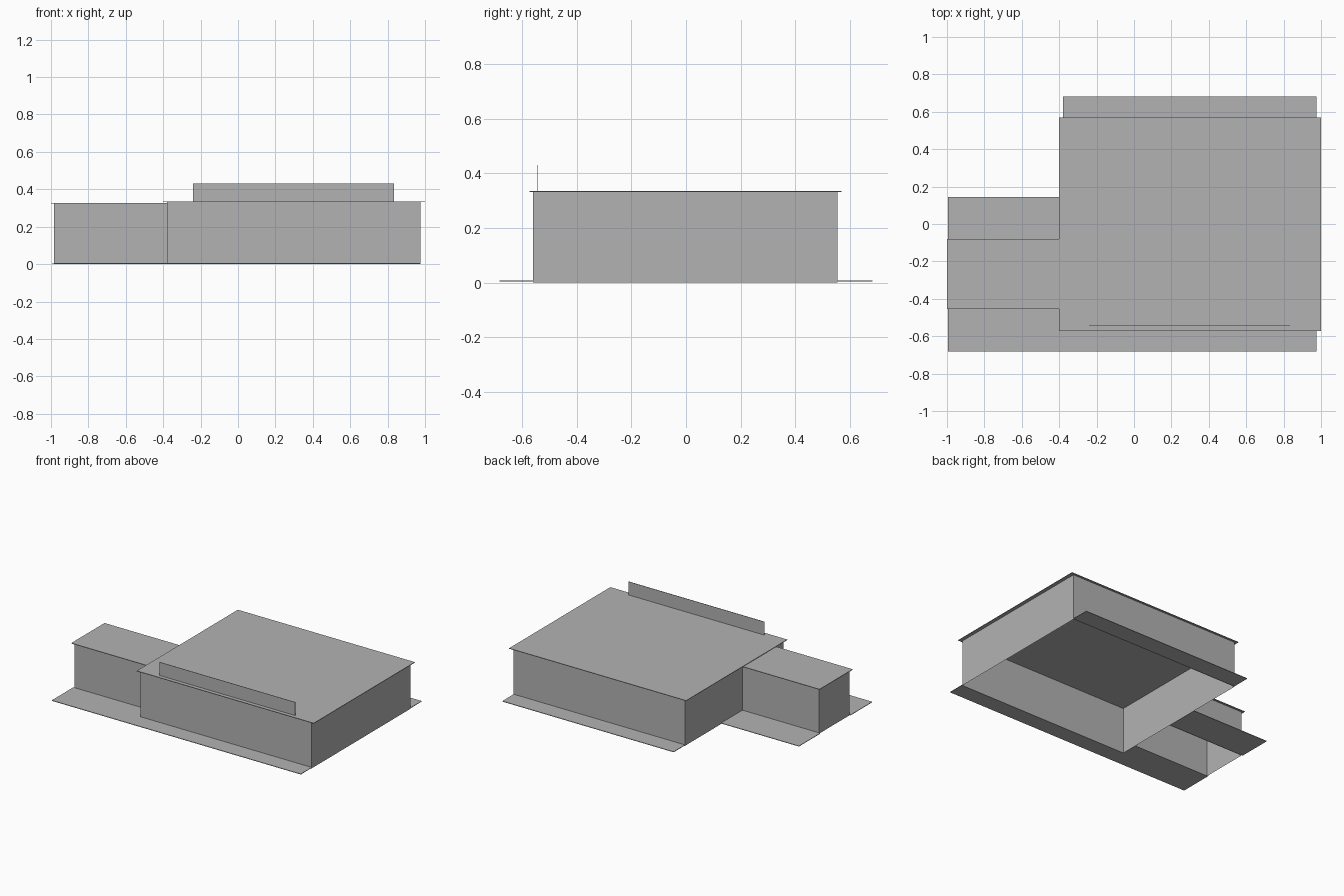
import bpy
import bmesh

if "Cube" in bpy.data.objects:
    bpy.data.objects.remove(bpy.data.objects["Cube"])

grey = bpy.data.materials.new("plain_grey")
grey.use_nodes = True
colour = (0.45, 0.45, 0.45, 1)
grey.diffuse_color = colour
grey.node_tree.nodes["Principled BSDF"].inputs["Base Color"].default_value = colour


def block(name, x, y, z, open_sides=()):
    """Box between the given ranges; faces whose normal is listed are left open."""
    bm = bmesh.new()
    bmesh.ops.create_cube(bm, size=1)
    for v in bm.verts:
        v.co = [r[0] if c < 0 else r[1] for c, r in zip(v.co, (x, y, z))]
    bm.normal_update()
    gone = [f for f in bm.faces
            if tuple(round(c) for c in f.normal) in open_sides]
    bmesh.ops.delete(bm, geom=gone, context="FACES")
    mesh = bpy.data.meshes.new(name)
    bm.to_mesh(mesh)
    bm.free()
    mesh.materials.append(grey)
    obj = bpy.data.objects.new(name, mesh)
    bpy.context.collection.objects.link(obj)
    return obj


UP, DOWN, LEFT = (0, 0, 1), (0, 0, -1), (1, 0, 0)
main_x, main_y = (-0.38, 0.975), (-0.56, 0.555)
annex_x, annex_y = (-0.985, -0.38), (-0.44, -0.095)
ground = (0.003, 0.007)

# Wall shells, open underneath
block("main_walls", main_x, main_y, (0, 0.332), (UP, DOWN))
block("annex_walls", annex_x, annex_y, (0, 0.325), (UP, DOWN, LEFT))

# Overhanging flat roofs
block("main_roof", (-0.4, 1), (-0.573, 0.57), (0.331, 0.335))
block("annex_roof", (-1, -0.38), (-0.455, -0.08), (0.324, 0.328))

# Sign board standing near the front edge of the roof
block("roof_sign_board", (-0.24, 0.835), (-0.546, -0.543), (0.335, 0.43))

# Thin pavements around the building
block("front_pavement", (-0.995, 0.975), (-0.683, main_y[0]), ground)
block("annex_front_pavement", (-0.995, -0.38), (main_y[0], annex_y[0]), ground)
block("annex_back_pavement", (-0.995, -0.38), (annex_y[1], 0.145), ground)
block("back_pavement", main_x, (main_y[1], 0.683), ground)
